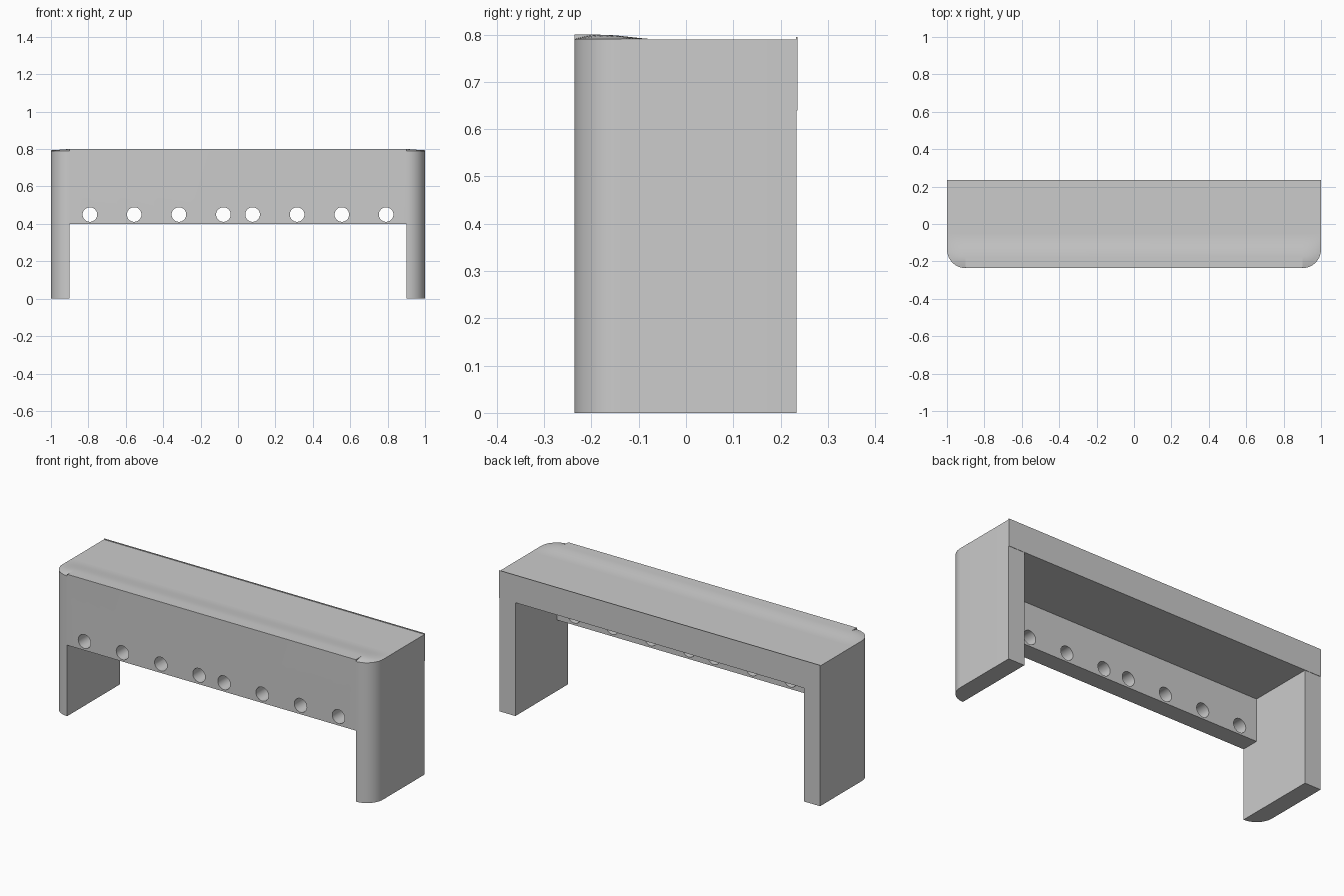
import bpy, bmesh, math
from mathutils import Matrix

cube = bpy.data.objects.get("Cube")
if cube:
    bpy.data.objects.remove(cube, do_unlink=True)

FRONT, BACK, TOP, R = -0.236, 0.234, 0.79, 0.1
INNER = 1 - R

grey = bpy.data.materials.new("plain grey")
grey.use_nodes = True
colour = (0.6, 0.6, 0.6, 1)
grey.diffuse_color = colour
grey.node_tree.nodes["Principled BSDF"].inputs["Base Color"].default_value = colour


def make(name, bm):
    bmesh.ops.recalc_face_normals(bm, faces=bm.faces)
    mesh = bpy.data.meshes.new(name)
    bm.to_mesh(mesh)
    bm.free()
    obj = bpy.data.objects.new(name, mesh)
    bpy.context.collection.objects.link(obj)
    mesh.materials.append(grey)
    return obj


def box(name, lo, hi):
    bm = bmesh.new()
    bmesh.ops.create_cube(bm, size=1)
    for v in bm.verts:
        v.co = [(a + b) / 2 + c * (b - a) for a, b, c in zip(lo, hi, v.co)]
    return make(name, bm)


def cut(body, cutter):
    mod = body.modifiers.new(cutter.name, 'BOOLEAN')
    mod.operation, mod.solver, mod.object = 'DIFFERENCE', 'EXACT', cutter
    bpy.context.view_layer.objects.active = body
    bpy.ops.object.modifier_apply(modifier=mod.name)
    bpy.data.objects.remove(cutter, do_unlink=True)


def smooth(obj):
    bpy.ops.object.select_all(action='DESELECT')
    obj.select_set(True)
    bpy.context.view_layer.objects.active = obj
    bpy.ops.object.shade_smooth_by_angle(angle=math.radians(30))


# Counter body: footprint with rounded front corners, pulled up
bm = bmesh.new()
arc = [math.radians(90 * i / 12) for i in range(13)]
right = [(INNER + R * math.sin(a), FRONT + R - R * math.cos(a)) for a in arc]
outline = right + [(1, BACK), (-1, BACK)] + [(-x, y) for x, y in reversed(right)]
face = bm.faces.new([bm.verts.new((x, y, 0)) for x, y in outline])
up = bmesh.ops.extrude_face_region(bm, geom=[face])
bmesh.ops.translate(bm, vec=(0, 0, TOP),
                    verts=[v for v in up["geom"] if isinstance(v, bmesh.types.BMVert)])
body = make("counter_body", bm)

# Leg opening and the space behind the front panel
cut(body, box("leg_opening", (-INNER, -1, -1), (INNER, 1, 0.4)))
cut(body, box("back_space", (-INNER, FRONT + R, -1), (INNER, 1, 0.64)))

# Row of round holes through the front panel
for x in (0.078, 0.316, 0.555, 0.792):
    for side in (-1, 1):
        bm = bmesh.new()
        bmesh.ops.create_cone(bm, cap_ends=True, segments=32, radius1=0.039, radius2=0.039,
                              depth=0.3, matrix=Matrix.Translation((side * x, FRONT, 0.45))
                              @ Matrix.Rotation(math.pi / 2, 4, 'X'))
        cut(body, make("hole_cutter", bm))
smooth(body)

# Gently raised crown along the front of the top, fading out at the ends
def crown_section(x, is_end):
    over = max(0, abs(x) - INNER)
    y0 = FRONT + R - math.sqrt(max(0, R * R - over * over))
    fade = math.cos(math.pi / 2 * over / R)
    points = [(x, y0, TOP - 0.003)]
    for i in range(13):
        t = i / 12
        y = y0 + (-0.055 - y0) * t
        rise = 0.5 + 0.5 * math.cos(math.pi * max(0, (t - 0.3) / 0.7))
        if is_end:
            rise *= fade * math.sin(math.pi / 2 * min(1, t / 0.3))
        points.append((x, y, TOP + 0.0003 + 0.0095 * rise))
    return points


ends = [INNER + R * math.sin(a) for a in arc[::2]]
sections = [crown_section(-x, True) for x in reversed(ends)]
sections += [crown_section(x, False) for x in (-INNER, INNER)]
sections += [crown_section(x, True) for x in ends]
bm = bmesh.new()
rows = [[bm.verts.new(p) for p in s] for s in sections]
for a, b in zip(rows, rows[1:]):
    for i in range(len(a) - 1):
        bm.faces.new((a[i], b[i], b[i + 1], a[i + 1]))
bmesh.ops.remove_doubles(bm, verts=bm.verts, dist=0.00005)
smooth(make("top_crown", bm))

# Thin trim strip along the back edge
box("back_trim", (-1, BACK - 0.001, 0.64), (1, BACK + 0.002, 0.795))
